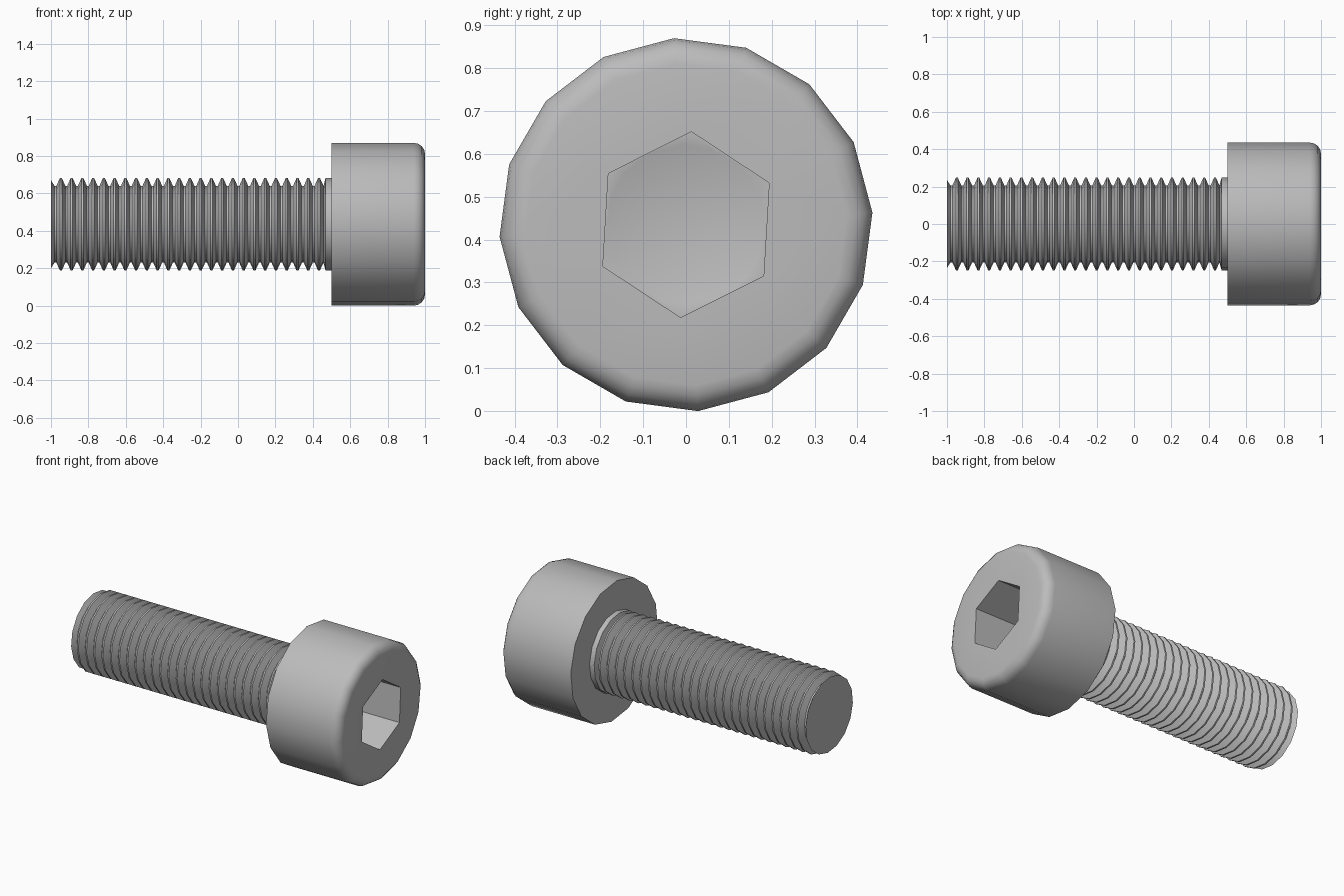
import bpy, bmesh
from math import cos, sin, pi, radians

if "Cube" in bpy.data.objects:
    bpy.data.objects.remove(bpy.data.objects["Cube"])

AXIS_Z = 0.435
SIDES = 16
TURN = radians(3.7)

steel = bpy.data.materials.new("grey steel")
steel.use_nodes = True
grey = (0.5, 0.5, 0.5, 1)
steel.diffuse_color = grey
steel.node_tree.nodes["Principled BSDF"].inputs["Base Color"].default_value = grey


def ring(bm, x, r, sides=SIDES, turn=TURN):
    """Polygon of vertices around the screw axis."""
    angles = [turn + 2 * pi * i / sides for i in range(sides)]
    return [bm.verts.new((x, r * cos(a), AXIS_Z + r * sin(a))) for a in angles]


def skin(bm, rings):
    """Join neighbouring rings with quads."""
    for a, b in zip(rings, rings[1:]):
        for i in range(len(a)):
            j = (i + 1) % len(a)
            bm.faces.new((a[i], a[j], b[j], b[i]))


def fill_between(bm, outer, inner):
    """Flat face between an outline and a hole."""
    edges = []
    for loop in (outer, inner):
        for a, b in zip(loop, loop[1:] + loop[:1]):
            edges.append(bm.edges.get((a, b)) or bm.edges.new((a, b)))
    bmesh.ops.triangle_fill(bm, edges=edges, use_beauty=True, normal=(1, 0, 0))


def finish(bm, name):
    bmesh.ops.recalc_face_normals(bm, faces=bm.faces)
    mesh = bpy.data.meshes.new(name)
    bm.to_mesh(mesh)
    bm.free()
    mesh.materials.append(steel)
    obj = bpy.data.objects.new(name, mesh)
    bpy.context.collection.objects.link(obj)
    bpy.ops.object.select_all(action='DESELECT')
    obj.select_set(True)
    bpy.context.view_layer.objects.active = obj
    bpy.ops.object.shade_smooth_by_angle(angle=radians(30))


# Head: cylinder with a rounded front rim
R, FILLET = 0.436, 0.06
bm = bmesh.new()
rings = [ring(bm, 0.5, R)]
for k in range(5):
    a = k * pi / 8
    rings.append(ring(bm, 1 - FILLET + FILLET * sin(a), R - FILLET + FILLET * cos(a)))
skin(bm, rings)
bm.faces.new(rings[0])

# Hexagonal socket with a conical floor
HEX_TURN = radians(26.6)
mouth = ring(bm, 1, 0.217, 6, HEX_TURN)
floor = ring(bm, 0.7, 0.217, 6, HEX_TURN)
skin(bm, [mouth, floor])
fill_between(bm, rings[-1], mouth)
cone = ring(bm, 0.7, 0.186)
fill_between(bm, floor, cone)
tip = bm.verts.new((0.6, 0, AXIS_Z))
for a, b in zip(cone, cone[1:] + cone[:1]):
    bm.faces.new((a, b, tip))
finish(bm, "head")

# Threaded shank: repeated ridges ending in a plain collar under the head
PITCH, CREST, ROOT = 0.0575, 0.248, 0.206
bm = bmesh.new()
profile = [(-1, 0.236), (-0.981, ROOT), (-0.971, ROOT)]
for k in range(25):
    x = -0.947 + k * PITCH
    profile += [(x - 0.005, CREST), (x + 0.005, CREST),
                (x + 0.024, ROOT), (x + 0.034, ROOT)]
profile[-1] = (0.468, 0.248)
profile.append((0.5, 0.248))
rings = [ring(bm, x, r) for x, r in profile]
skin(bm, rings)
bm.faces.new(rings[0])
finish(bm, "threaded_shank")
